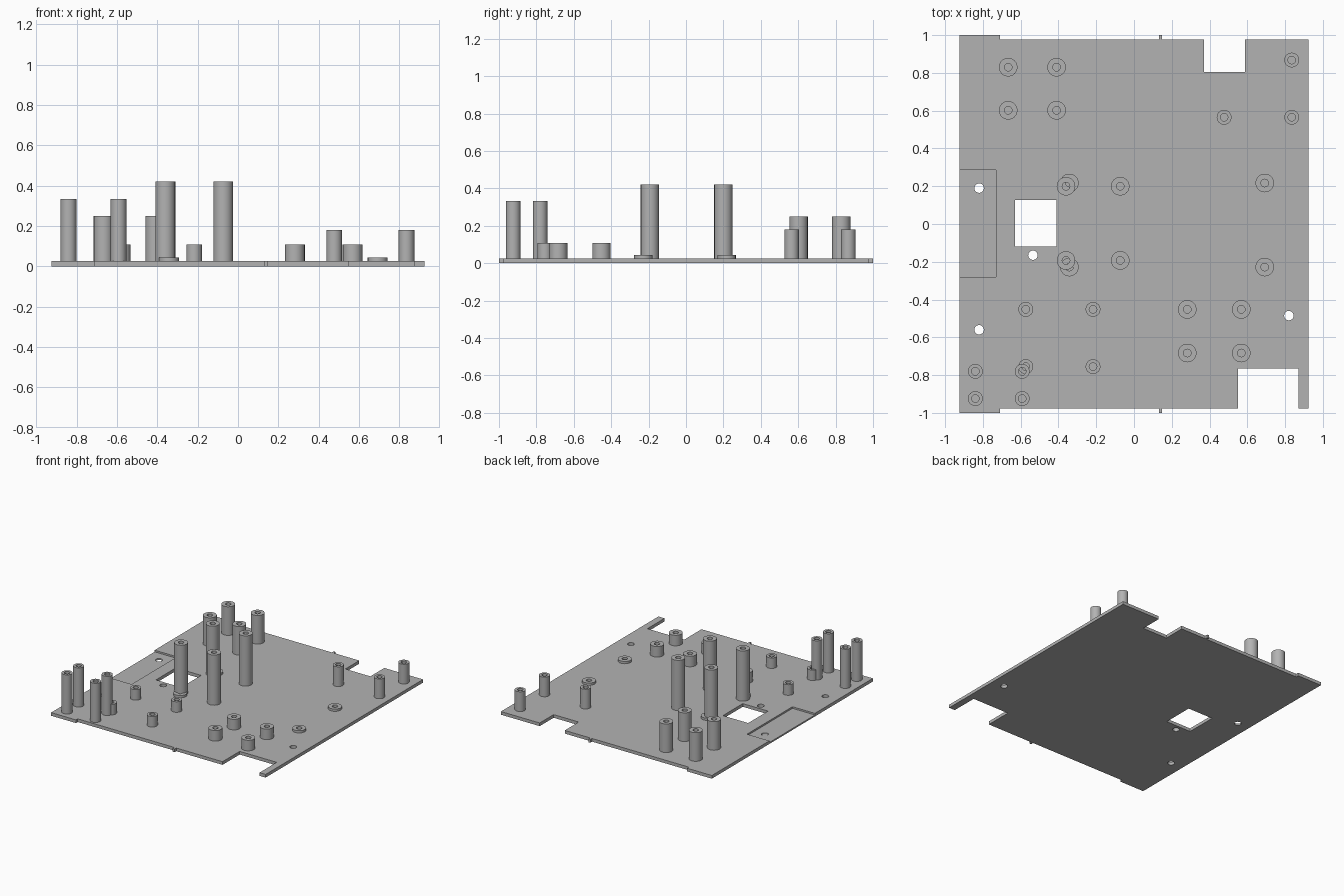
import bpy
import bmesh
from math import radians, tau
from mathutils import Vector

cube = bpy.data.objects.get("Cube")
if cube:
    bpy.data.objects.remove(cube, do_unlink=True)

grey = bpy.data.materials.new("plain grey")
grey.use_nodes = True
COLOUR = (0.45, 0.45, 0.45, 1)
grey.diffuse_color = COLOUR
grey.node_tree.nodes["Principled BSDF"].inputs["Base Color"].default_value = COLOUR

TOP = 0.025      # plate thickness
BORE = 0.02      # bore radius of every standoff


def finish(bm, name):
    bmesh.ops.recalc_face_normals(bm, faces=bm.faces)
    mesh = bpy.data.meshes.new(name)
    bm.to_mesh(mesh)
    bm.free()
    mesh.materials.append(grey)
    obj = bpy.data.objects.new(name, mesh)
    bpy.context.collection.objects.link(obj)
    return obj


def select(obj):
    bpy.ops.object.select_all(action='DESELECT')
    obj.select_set(True)
    bpy.context.view_layer.objects.active = obj


def box(name, x0, x1, y0, y1, z0, z1):
    bm = bmesh.new()
    bmesh.ops.create_cube(bm, size=1)
    for v in bm.verts:
        v.co = Vector(((x0 + x1) / 2 + v.co.x * (x1 - x0),
                       (y0 + y1) / 2 + v.co.y * (y1 - y0),
                       (z0 + z1) / 2 + v.co.z * (z1 - z0)))
    return finish(bm, name)


def cut(target, cutter):
    select(target)
    mod = target.modifiers.new("cut", 'BOOLEAN')
    mod.operation = 'DIFFERENCE'
    mod.solver = 'EXACT'
    mod.object = cutter
    bpy.ops.object.modifier_apply(modifier=mod.name)
    bpy.data.objects.remove(cutter, do_unlink=True)


def standoff(name, x, y, radius, height):
    # Tube spun from a rectangular section, sunk a little into the plate
    bm = bmesh.new()
    section = [(BORE, TOP - 0.01), (radius, TOP - 0.01), (radius, height), (BORE, height)]
    verts = [bm.verts.new((r, 0, z)) for r, z in section]
    edges = [bm.edges.new((verts[i], verts[i - 1])) for i in range(4)]
    bmesh.ops.spin(bm, geom=verts + edges, cent=(0, 0, 0), axis=(0, 0, 1),
                   angle=tau, steps=40, use_merge=True)
    bmesh.ops.remove_doubles(bm, verts=bm.verts, dist=0.0001)
    obj = finish(bm, name)
    obj.location = (x, y, 0)
    select(obj)
    bpy.ops.object.shade_smooth_by_angle(angle=radians(30))


# Base plate outline with the wider left strip, edge nibs and corner notches
outline = [(-0.925, -1), (-0.71, -1), (-0.71, -0.978),
           (0.132, -0.978), (0.132, -1), (0.148, -1), (0.148, -0.978),
           (0.55, -0.978), (0.55, -0.765), (0.872, -0.765), (0.872, -0.978), (0.925, -0.978),
           (0.925, 0.978), (0.588, 0.978), (0.588, 0.805), (0.37, 0.805), (0.37, 0.978),
           (0.148, 0.978), (0.148, 1), (0.132, 1), (0.132, 0.978),
           (-0.71, 0.978), (-0.71, 1), (-0.925, 1)]
bm = bmesh.new()
base = bm.faces.new([bm.verts.new((x, y, 0)) for x, y in outline])
raised = bmesh.ops.extrude_face_region(bm, geom=[base])
for v in raised["geom"]:
    if isinstance(v, bmesh.types.BMVert):
        v.co.z = TOP
plate = finish(bm, "base_plate")

# Shallow side recess and square opening
cut(plate, box("recess_cutter", -1, -0.73, -0.28, 0.285, 0.012, 0.1))
cut(plate, box("opening_cutter", -0.63, -0.41, -0.12, 0.127, -0.1, 0.1))

# Round mounting holes
for x, y in [(-0.82, 0.19), (-0.82, -0.56), (-0.535, -0.165), (0.82, -0.485)]:
    bm = bmesh.new()
    bmesh.ops.create_cone(bm, cap_ends=True, segments=32, radius1=0.025, radius2=0.025, depth=0.3)
    bmesh.ops.translate(bm, verts=bm.verts, vec=(x, y, 0))
    cut(plate, finish(bm, "hole_cutter"))

# Standoff groups: name, x positions, y positions, radius, top height
groups = [
    ("tall_standoff", (-0.36, -0.073), (-0.193, 0.2), 0.049, 0.42),
    ("corner_standoff", (-0.84, -0.592), (-0.924, -0.78), 0.039, 0.333),
    ("rear_standoff", (-0.666, -0.41), (0.602, 0.83), 0.049, 0.25),
    ("low_ring", (-0.342, 0.692), (-0.228, 0.217), 0.049, 0.043),
    ("short_narrow_standoff", (-0.573, -0.217), (-0.755, -0.452), 0.039, 0.108),
    ("short_wide_standoff", (0.282, 0.568), (-0.683, -0.452), 0.049, 0.108),
]
for name, xs, ys, radius, height in groups:
    for x in xs:
        for y in ys:
            standoff(name, x, y, radius, height)

# Three standoffs in the rear left corner
for x, y in [(0.835, 0.868), (0.835, 0.565), (0.477, 0.565)]:
    standoff("medium_standoff", x, y, 0.039, 0.18)
